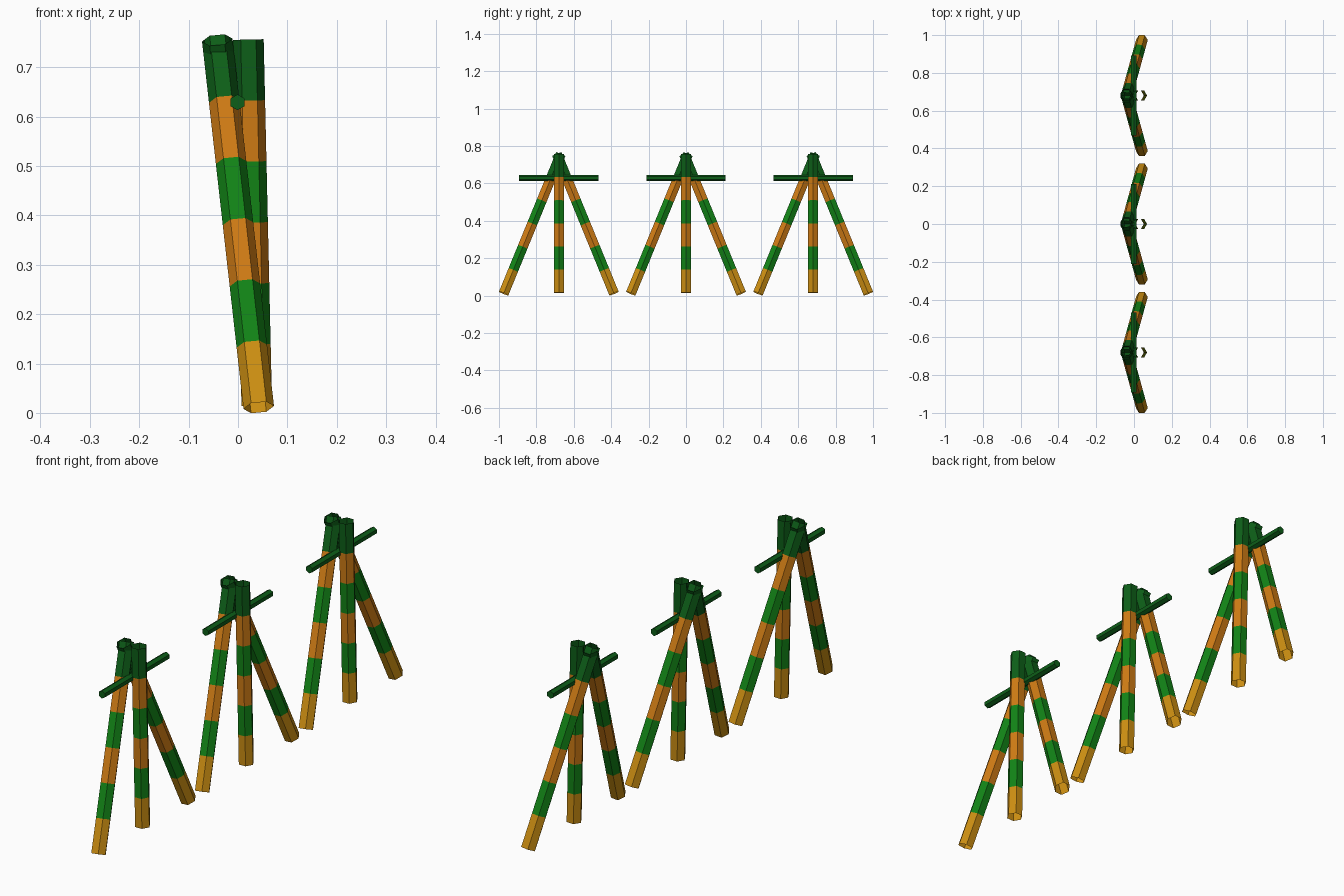
import bpy, bmesh, math
from mathutils import Vector

if "Cube" in bpy.data.objects:
    bpy.data.objects.remove(bpy.data.objects["Cube"])


def material(name, rgb):
    m = bpy.data.materials.new(name)
    m.diffuse_color = (*rgb, 1)
    m.use_nodes = True
    m.node_tree.nodes["Principled BSDF"].inputs["Base Color"].default_value = m.diffuse_color
    return m


GOLD = material("gold", (0.60, 0.27, 0.006))
GREEN = material("green", (0.006, 0.225, 0.008))
ORANGE = material("orange", (0.61, 0.195, 0.007))
DARK = material("dark green", (0.004, 0.112, 0.009))


def tube(name, start, end, radius, side, bands, capped):
    """Six-sided tube with equal colour bands; one corner points along side."""
    start, end = Vector(start), Vector(end)
    d = (end - start).normalized()
    u = Vector(side)
    u = (u - d * u.dot(d)).normalized()
    v = d.cross(u)
    bm = bmesh.new()
    n = len(bands)
    rings = []
    for i in range(n + 1):
        c = start.lerp(end, i / n)
        rings.append([bm.verts.new(c + radius * (u * math.cos(k * math.pi / 3) + v * math.sin(k * math.pi / 3)))
                      for k in range(6)])
    slots = list(dict.fromkeys(bands))
    for i, mat in enumerate(bands):
        a, b = rings[i], rings[i + 1]
        for k in range(6):
            j = (k + 1) % 6
            f = bm.faces.new((a[k], a[j], b[j], b[k]))
            f.material_index = slots.index(mat)
    if capped:
        bm.faces.new(rings[0][::-1])
        bm.faces.new(rings[-1])
    mesh = bpy.data.meshes.new(name)
    bm.to_mesh(mesh)
    bm.free()
    for m in slots:
        mesh.materials.append(m)
    obj = bpy.data.objects.new(name, mesh)
    bpy.context.collection.objects.link(obj)
    return obj


STRIPES = [GOLD, GREEN, ORANGE, GREEN, ORANGE, DARK]

# Three striped tripods in a row along y
for label, y in (("front", -0.68), ("middle", 0.0), ("back", 0.68)):
    # splayed open-ended poles, crossing at the top
    for s, side in ((-1, "near"), (1, "far")):
        tube(f"{label}_{side}_leg", (0.042, y + s * 0.295, 0.011), (-0.042, y - s * 0.010, 0.755),
             0.031, (1, 0, 0), STRIPES, False)
    # nearly upright pole
    tube(f"{label}_upright_leg", (0.038, y, 0.015), (0.021, y, 0.756),
         0.031, (1, 0, 0), STRIPES, False)
    # horizontal cross bar
    tube(f"{label}_cross_bar", (-0.001, y - 0.212, 0.629), (-0.001, y + 0.212, 0.629),
         0.016, (0, 0, 1), [DARK], True)
